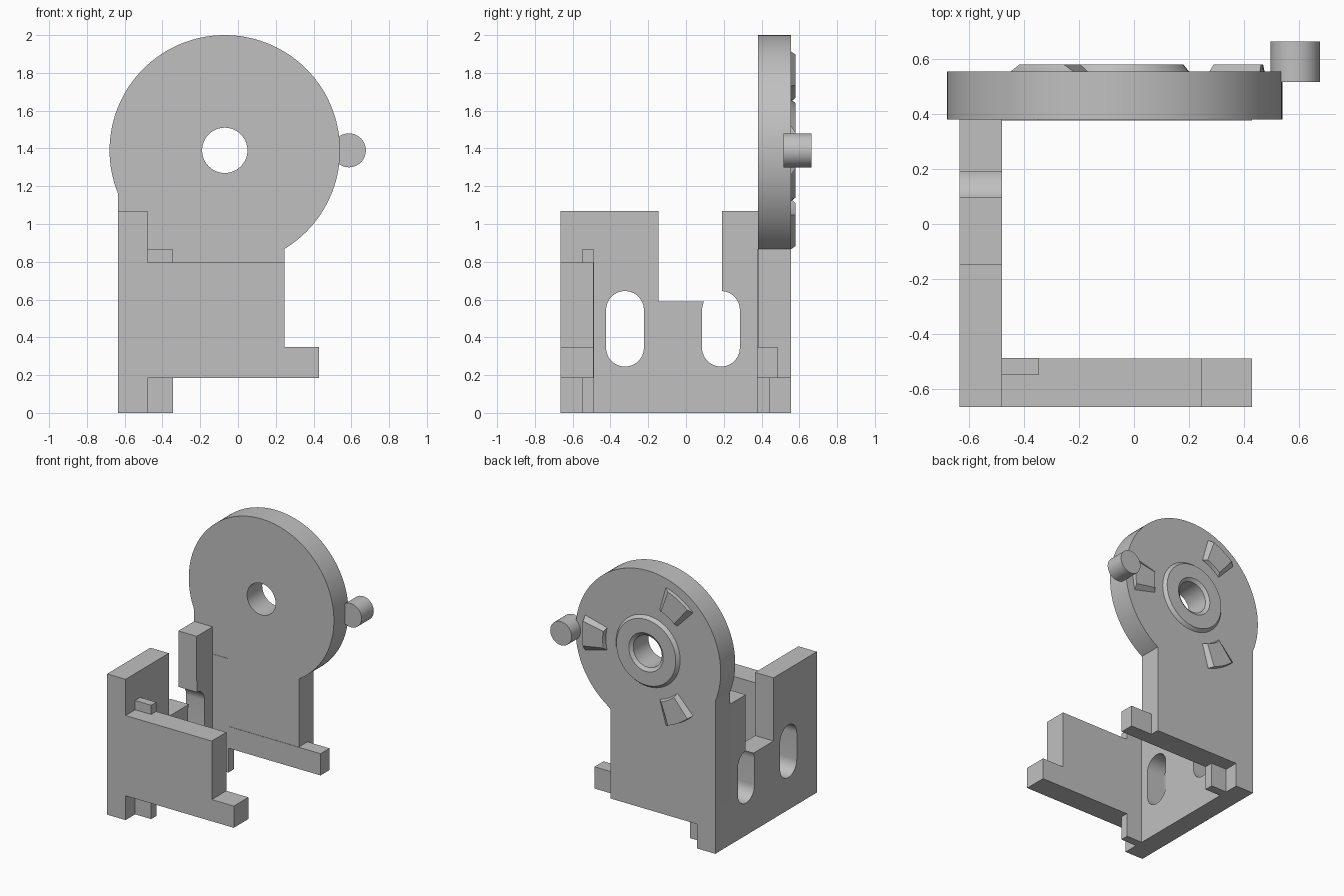
import bpy, bmesh
from math import radians, sin, cos, asin, degrees, pi
from mathutils import Matrix

cube = bpy.data.objects.get("Cube")
if cube:
    bpy.data.objects.remove(cube, do_unlink=True)

GREY = (0.53, 0.53, 0.53, 1)
mat = bpy.data.materials.new("plain grey")
mat.use_nodes = True
mat.diffuse_color = GREY
bsdf = next(n for n in mat.node_tree.nodes if n.type == 'BSDF_PRINCIPLED')
bsdf.inputs["Base Color"].default_value = GREY

CX, CZ, R, HOLE = -0.07, 1.39, 0.61, 0.12      # disc centre and radii
LEFT, INNER, EDGE, FOOT = -0.635, -0.48, 0.245, 0.43
FRONT, FRONT_IN, BACK_IN, BACK = -0.665, -0.49, 0.38, 0.555


def finish(name, bm):
    bmesh.ops.recalc_face_normals(bm, faces=bm.faces[:])
    mesh = bpy.data.meshes.new(name)
    bm.to_mesh(mesh)
    bm.free()
    mesh.materials.append(mat)
    obj = bpy.data.objects.new(name, mesh)
    bpy.context.collection.objects.link(obj)
    bpy.ops.object.select_all(action='DESELECT')
    obj.select_set(True)
    bpy.context.view_layer.objects.active = obj
    bpy.ops.object.shade_smooth_by_angle(angle=radians(25))
    return obj


def arc(cx, cy, r, a0, a1, n=24):
    steps = [radians(a0 + (a1 - a0) * i / n) for i in range(n + 1)]
    return [(cx + r * cos(a), cy + r * sin(a)) for a in steps]


def extrude(name, loops, lo, hi, axis):
    """Fill an outline with holes and extrude it along x or y."""
    curve = bpy.data.curves.new(name + "_profile", 'CURVE')
    curve.dimensions = '2D'
    curve.fill_mode = 'BOTH'
    curve.extrude = (hi - lo) / 2
    for loop in loops:
        spline = curve.splines.new('POLY')
        spline.points.add(len(loop) - 1)
        for p, (a, b) in zip(spline.points, loop):
            p.co = (a, b, 0, 1)
        spline.use_cyclic_u = True
    temp = bpy.data.objects.new(name + "_profile", curve)
    bpy.context.collection.objects.link(temp)
    mesh = bpy.data.meshes.new_from_object(
        temp.evaluated_get(bpy.context.evaluated_depsgraph_get()))
    bm = bmesh.new()
    bm.from_mesh(mesh)
    bpy.data.objects.remove(temp)
    bpy.data.meshes.remove(mesh)
    bmesh.ops.remove_doubles(bm, verts=bm.verts[:], dist=1e-4)
    mid = (lo + hi) / 2
    for v in bm.verts:
        a, b, c = v.co
        v.co = (c + mid, a, b) if axis == 'x' else (a, c + mid, b)
    return finish(name, bm)


def box(name, x, y, z):
    bm = bmesh.new()
    bmesh.ops.create_cube(bm, size=1)
    for v in bm.verts:
        v.co = [(lo + hi) / 2 + c * (hi - lo)
                for c, (lo, hi) in zip(v.co, (x, y, z))]
    return finish(name, bm)


# Back plate: corner post, panel and round head with a bore
start = -degrees(asin((CZ - 0.868) / R))
end = 180 + degrees(asin((CZ - 1.16) / R))
plate = [(LEFT, 0), (INNER, 0), (INNER, 0.185), (EDGE, 0.185)]
plate += arc(CX, CZ, R, start, end, 96)
bore = arc(CX, CZ, HOLE, 0, 360, 48)[:-1]
extrude("back_plate", [plate, bore], BACK_IN, BACK, 'y')

# Front panel with its post and foot
panel = [(LEFT, 0), (INNER, 0), (INNER, 0.185), (FOOT, 0.185), (FOOT, 0.35),
         (EDGE, 0.35), (EDGE, 0.795), (INNER, 0.795), (INNER, 1.07), (LEFT, 1.07)]
extrude("front_panel", [panel], FRONT, FRONT_IN, 'y')

# Side wall with an open notch running into one slot, plus a closed slot
LOW, HIGH, SR = 0.345, 0.545, 0.1
wall = [(FRONT_IN, 0), (FRONT_IN, 1.07), (-0.145, 1.07), (-0.145, 0.59)]
wall += arc(0.185, HIGH, SR, 153.3, 180, 6)
wall += arc(0.185, LOW, SR, 180, 360)
wall += arc(0.185, HIGH, SR, 0, 87)
wall += [(0.19, 1.07), (BACK_IN, 1.07), (BACK_IN, 0)]
slot = arc(-0.323, LOW, SR, 180, 360) + arc(-0.323, HIGH, SR, 0, 180)
extrude("side_wall", [wall, slot], LEFT, INNER, 'x')

# Inner ribs and the thin back foot
box("front_rib", (INNER, -0.345), (-0.55, -0.487), (0, 0.865))
box("back_rib", (INNER, -0.345), (0.377, 0.445), (0, 0.865))
box("back_foot", (INNER, FOOT), (0.377, 0.485), (0.185, 0.35))

# Raised bevelled ring around the bore
bm = bmesh.new()
profile = [(0.27, BACK), (0.25, 0.58), (0.145, 0.58), (HOLE, 0.562), (HOLE, BACK)]
verts = [bm.verts.new((CX + r, y, CZ)) for r, y in profile]
edges = [bm.edges.new(pair) for pair in zip(verts, verts[1:])]
bmesh.ops.spin(bm, geom=verts + edges, cent=(CX, 0, CZ), axis=(0, 1, 0),
               angle=2 * pi, steps=48, use_merge=True)
bmesh.ops.remove_doubles(bm, verts=bm.verts[:], dist=1e-4)
finish("bore_ring", bm)

# Three sloped wedge stops around the ring
for i in range(3):
    bm = bmesh.new()
    mid = 120 * i
    rings = []
    for y, half, r0, r1 in ((BACK - 0.01, 14, 0.355, 0.545), (BACK, 14, 0.355, 0.545),
                            (0.58, 10, 0.365, 0.54)):
        pts = (arc(CX, CZ, r0, mid - half, mid + half, 6)
               + arc(CX, CZ, r1, mid + half, mid - half, 6))
        rings.append([bm.verts.new((x, y, z)) for x, z in pts])
    for a, b in zip(rings, rings[1:]):
        for k in range(len(a)):
            j = (k + 1) % len(a)
            bm.faces.new((a[k], a[j], b[j], b[k]))
    bm.faces.new(rings[0])
    bm.faces.new(rings[-1])
    finish(f"wedge_stop_{i + 1}", bm)

# Round pin on the edge of the head
bm = bmesh.new()
bmesh.ops.create_cone(bm, cap_ends=True, segments=40, radius1=0.09, radius2=0.09,
                      depth=0.147, matrix=Matrix.Translation((0.587, 0.59, CZ))
                      @ Matrix.Rotation(pi / 2, 4, 'X'))
finish("edge_pin", bm)
